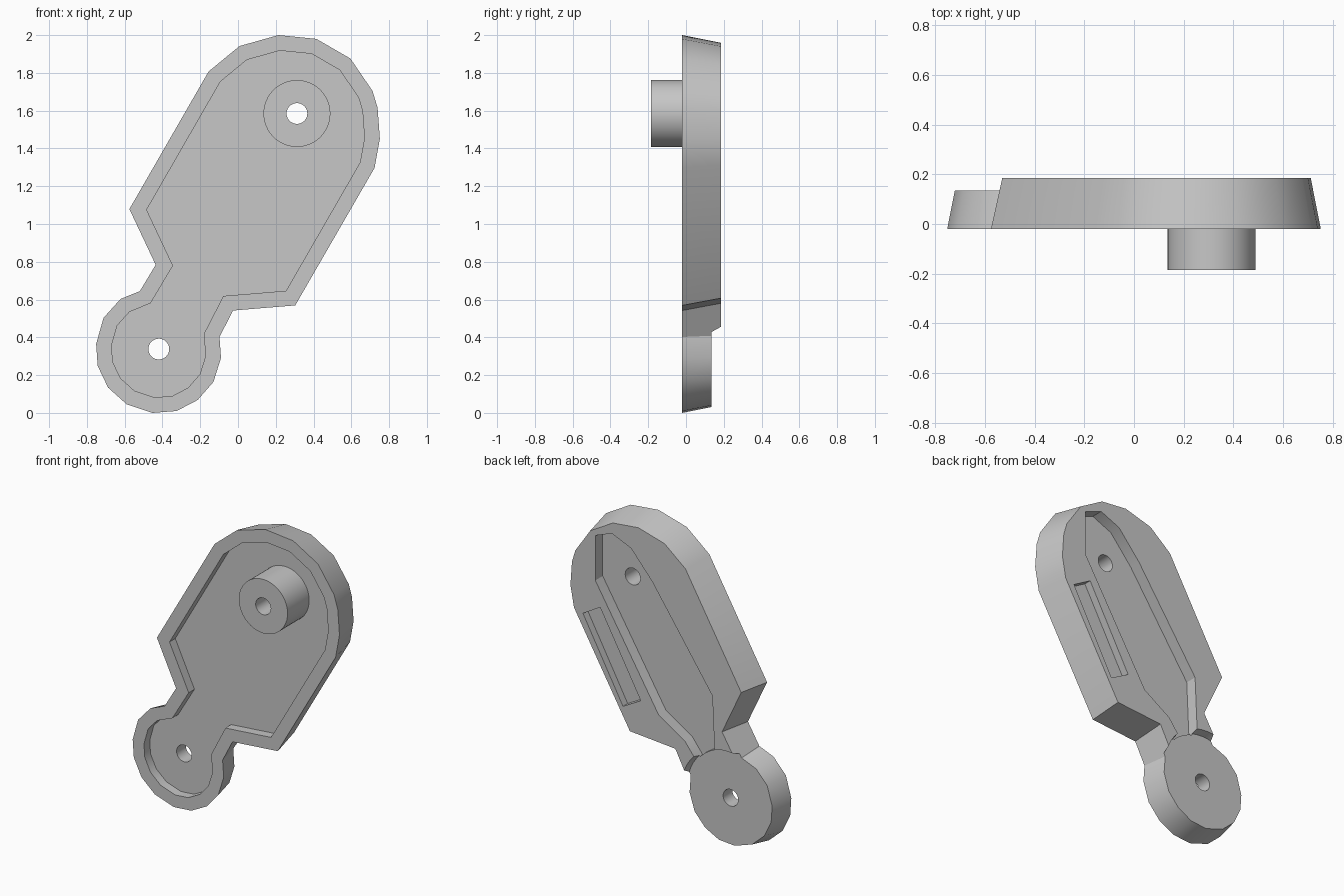
import bpy
import bmesh
import math
from mathutils import Vector

cube = bpy.data.objects.get("Cube")
if cube:
    bpy.data.objects.remove(cube, do_unlink=True)

grey = bpy.data.materials.new("plain grey")
grey.use_nodes = True
grey.diffuse_color = (0.57, 0.57, 0.57, 1)
grey.node_tree.nodes["Principled BSDF"].inputs["Base Color"].default_value = (0.57, 0.57, 0.57, 1)

FRONT, BACK = -0.02, 0.184      # faces of the body
FRONT_FLOOR = 0.04              # floor of the front hollow
BACK_FLOOR = 0.135              # face of the pivot disc and slot floor
CHANNEL_FLOOR = 0.107           # deeper floor of the long channel
ABOVE = BACK + 0.1              # cutters end clear of the back face
PIVOT = (-0.419, 0.338)         # small lower hole
HUB = (0.312, 1.585)            # upper hole and boss


def offset_inward(points, distance):
    """Mitred inset of a clockwise outline."""
    pts = [Vector(p) for p in points]
    result = []
    for i, here in enumerate(pts):
        before = (here - pts[i - 1]).normalized()
        after = (pts[(i + 1) % len(pts)] - here).normalized()
        n1 = Vector((before.y, -before.x))
        n2 = Vector((after.y, -after.x))
        result.append(here + (n1 + n2) * distance / (1 + n1.dot(n2)))
    return result


def loft(name, rings):
    """Skin a list of (outline, y) rings and cap both ends."""
    bm = bmesh.new()
    loops = [[bm.verts.new((p[0], y, p[1])) for p in outline] for outline, y in rings]
    for a, b in zip(loops, loops[1:]):
        for i in range(len(a)):
            j = (i + 1) % len(a)
            bm.faces.new((a[i], a[j], b[j], b[i]))
    bm.faces.new(loops[0])
    bm.faces.new(loops[-1])
    bmesh.ops.recalc_face_normals(bm, faces=bm.faces)
    mesh = bpy.data.meshes.new(name)
    bm.to_mesh(mesh)
    bm.free()
    mesh.materials.append(grey)
    obj = bpy.data.objects.new(name, mesh)
    bpy.context.collection.objects.link(obj)
    return obj


def circle(centre, radius, sides=48):
    turn = math.tau / sides
    return [(centre[0] + radius * math.cos(i * turn),
             centre[1] + radius * math.sin(i * turn)) for i in range(sides)]


def prism(name, outline, y_start, y_end):
    return loft(name, [(outline, y_start), (outline, y_end)])


def combine(target, tool, operation):
    """Apply a boolean and discard the tool object."""
    tool.hide_render = True
    modifier = target.modifiers.new(tool.name, "BOOLEAN")
    modifier.object = tool
    modifier.operation = operation
    modifier.solver = "EXACT"
    bpy.context.view_layer.objects.active = target
    bpy.ops.object.modifier_apply(modifier=modifier.name)
    bpy.data.objects.remove(tool, do_unlink=True)


# Body: tapered outside wall with a hollow front
outline = [
    (-0.575, 1.079), (-0.156, 1.807), (0.008, 1.942), (0.214, 2.0), (0.415, 1.98),
    (0.595, 1.876), (0.712, 1.705), (0.739, 1.615), (0.751, 1.451), (0.723, 1.297),
    (0.303, 0.569), (-0.026, 0.542), (-0.098, 0.402), (-0.09, 0.291), (-0.13, 0.164),
    (-0.214, 0.068), (-0.325, 0.01), (-0.452, 0), (-0.59, 0.046), (-0.688, 0.134),
    (-0.743, 0.249), (-0.751, 0.365), (-0.712, 0.503), (-0.622, 0.603),
    (-0.519, 0.645), (-0.436, 0.784),
]
rim = offset_inward(outline, 0.081)
body = loft("bracket_body", [
    (rim, FRONT_FLOOR),
    (rim, FRONT),
    (outline, FRONT),
    (offset_inward(outline, 0.04), BACK),
])

# Front boss
combine(body, prism("boss", circle(HUB, 0.177), -BACK, FRONT_FLOOR + 0.02), "UNION")

# Rear channel, ending against the rim of the pivot disc
channel = [
    (-0.34, 0.56), (-0.32, 1.0), (0.115, 1.63), (0.27, 1.81), (0.41, 1.87),
    (0.53, 1.825), (0.53, 1.53), (0.07, 0.77), (-0.12, 0.65), (-0.22, 0.52),
]
channel_pocket = prism("channel_pocket", channel, CHANNEL_FLOOR, ABOVE)
disc_keepout = prism("disc_keepout", circle(PIVOT, 0.307), FRONT, ABOVE + 0.1)
combine(channel_pocket, disc_keepout, "DIFFERENCE")
combine(body, channel_pocket, "DIFFERENCE")

# Lowered pivot disc, with a slightly flared step around it
pivot_pocket = loft("pivot_pocket", [
    (circle(PIVOT, 0.314), BACK_FLOOR),
    (circle(PIVOT, 0.35), ABOVE),
])
combine(body, pivot_pocket, "DIFFERENCE")

# Side slot
slot = [(0.62, 1.29), (0.495, 1.362), (0.2, 0.828), (0.329, 0.757)]
combine(body, prism("slot_pocket", slot, BACK_FLOOR, ABOVE), "DIFFERENCE")

# Through holes
for name, centre in (("pivot_hole", PIVOT), ("hub_hole", HUB)):
    combine(body, prism(name, circle(centre, 0.055, 32), -0.3, 0.3), "DIFFERENCE")

# Smooth the curved walls, keep the edges crisp
bpy.ops.object.select_all(action="DESELECT")
body.select_set(True)
bpy.context.view_layer.objects.active = body
bpy.ops.object.shade_smooth_by_angle(angle=math.radians(30))
